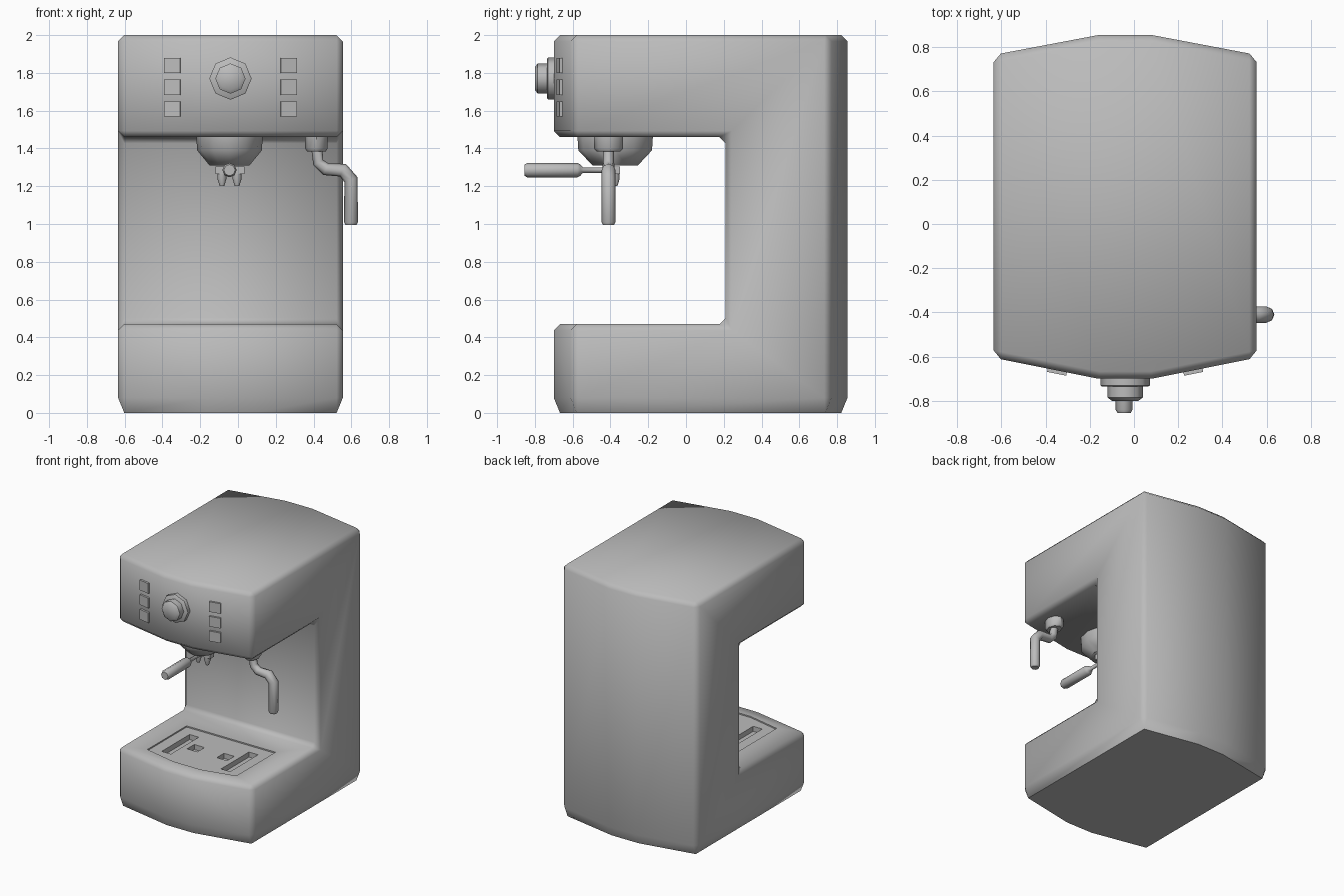
import bpy, bmesh, math
from mathutils import Matrix

if "Cube" in bpy.data.objects:
    bpy.data.objects.remove(bpy.data.objects["Cube"])

CX = -0.04  # centre line of the housing

grey = bpy.data.materials.new("plain_grey")
grey.use_nodes = True
grey.diffuse_color = (0.5, 0.5, 0.5, 1)
grey.node_tree.nodes["Principled BSDF"].inputs["Base Color"].default_value = grey.diffuse_color


def finish(ob, angle=50):
    bpy.ops.object.select_all(action='DESELECT')
    bpy.context.view_layer.objects.active = ob
    ob.select_set(True)
    bpy.ops.object.shade_smooth_by_angle(angle=math.radians(angle))


def add_mesh(name, bm):
    bmesh.ops.recalc_face_normals(bm, faces=bm.faces)
    me = bpy.data.meshes.new(name)
    bm.to_mesh(me)
    bm.free()
    ob = bpy.data.objects.new(name, me)
    bpy.context.collection.objects.link(ob)
    me.materials.append(grey)
    return ob


def prism(name, outline, z0, z1):
    """Upright extrusion of a plan outline."""
    bm = bmesh.new()
    face = bm.faces.new([bm.verts.new((x, y, z0)) for x, y in outline])
    top = bmesh.ops.extrude_face_region(bm, geom=[face])["geom"]
    bmesh.ops.translate(bm, vec=(0, 0, z1 - z0),
                        verts=[v for v in top if isinstance(v, bmesh.types.BMVert)])
    return add_mesh(name, bm)


def box(name, x, y, z):
    return prism(name, [(x[0], y[0]), (x[1], y[0]), (x[1], y[1]), (x[0], y[1])], *z)


def lathe(name, profile, loc, sides=8, forward=False, sx=1, sy=1, turn=0):
    """Rings of (radius, height), around z or pointing to the front."""
    bm = bmesh.new()
    rings = [[bm.verts.new((r * sx * math.cos(a), r * sy * math.sin(a), h))
              for a in (turn + math.tau * i / sides for i in range(sides))]
             for r, h in profile]
    for lo, hi in zip(rings, rings[1:]):
        for i in range(sides):
            j = (i + 1) % sides
            bm.faces.new((lo[i], lo[j], hi[j], hi[i]))
    bm.faces.new(rings[0])
    bm.faces.new(rings[-1])
    rot = Matrix.Rotation(math.pi / 2, 4, 'X') if forward else Matrix()
    bm.transform(Matrix.Translation(loc) @ rot)
    ob = add_mesh(name, bm)
    finish(ob)
    return ob


def apply_modifier(ob, kind, **settings):
    mod = ob.modifiers.new(kind, kind)
    for key, value in settings.items():
        setattr(mod, key, value)
    bpy.context.view_layer.objects.active = ob
    bpy.ops.object.modifier_apply(modifier=mod.name)


def cut(ob, cutter):
    apply_modifier(ob, 'BOOLEAN', object=cutter, operation='DIFFERENCE', solver='EXACT')
    bpy.data.objects.remove(cutter)


def mirrored(half):
    """Complete a right-hand outline across the centre line."""
    return [(CX + x, y) for x, y in half] + [(CX - x, y) for x, y in reversed(half)]


# Housing: bowed plan, C-shaped side, bevelled edges
body = prism("housing", mirrored([(0.12, -0.70), (0.595, -0.605), (0.595, 0.765), (0.12, 0.855)]), 0, 2)
cut(body, box("opening", (-2, 2), (-2, 0.21), (0.47, 1.46)))
apply_modifier(body, 'BEVEL', width=0.033, segments=1, limit_method='ANGLE',
               angle_limit=math.radians(30))
for v in body.data.vertices:  # taller chamfer round the foot
    if 0.01 < v.co.z < 0.06:
        v.co.z = 0.08

# Drip tray recess with its slots
cut(body, prism("tray_cutter", mirrored([(0.12, -0.58), (0.39, -0.52), (0.39, -0.03)]), 0.46, 0.6))
for side in (-1, 1):
    x = CX + side * 0.26
    cut(body, box("slot_cutter", (x - 0.04, x + 0.04), (-0.47, -0.12), (0.42, 0.6)))
    x = CX + side * 0.13
    cut(body, box("hole_cutter", (x - 0.045, x + 0.045), (-0.33, -0.24), (0.42, 0.6)))
finish(body)

# Buttons on the slanted halves of the front panel
for side, label in ((-1, "right"), (1, "left")):
    for row in range(3):
        bm = bmesh.new()
        bmesh.ops.create_cube(bm, size=1)
        bm.transform(Matrix.Translation((CX + side * 0.307, -0.663, 1.84 - row * 0.116))
                     @ Matrix.Rotation(side * math.atan(0.2), 4, 'Z')
                     @ Matrix.Diagonal((0.088, 0.03, 0.08, 1)))
        add_mesh(f"{label}_button_{row + 1}", bm)

# Control knob
lathe("knob_collar", [(0.112, 0), (0.112, 0.05), (0.105, 0.055)], (CX, -0.68, 1.77), forward=True)
lathe("knob", [(0.08, 0), (0.08, 0.055), (0.06, 0.07)], (CX, -0.73, 1.77), forward=True)

# Brew head and filter holder
HY = -0.375
lathe("brew_head", [(0.2, 0.17), (0.195, 0.09), (0.12, 0.01)], (CX - 0.005, HY, 1.3),
      sides=12, sx=0.88)
lathe("filter_handle", [(0.014, 0), (0.014, 0.17), (0.03, 0.185), (0.038, 0.2), (0.038, 0.465),
                        (0.03, 0.48)], (CX - 0.005, HY, 1.285), forward=True)
box("spout_block", (CX - 0.08, CX + 0.075), (HY - 0.025, HY + 0.025), (1.265, 1.305))
for side, label in ((-1, "right"), (1, "left")):
    lathe(f"{label}_spout", [(0.012, 1.2), (0.024, 1.24), (0.024, 1.285)],
          (CX - 0.005 + side * 0.04, HY, 0))

# Steam wand with its mount
WX, WY = 0.415, -0.41
lathe("wand_mount", [(0.05, 1.385), (0.06, 1.4), (0.06, 1.48)], (WX, WY, 0), sy=1.28)
curve = bpy.data.curves.new("wand_path", 'CURVE')
curve.dimensions = '3D'
curve.bevel_depth = 0.037
curve.bevel_resolution = 2
curve.use_fill_caps = True
path = [(WX, 1.42, 0.8), (0.425, 1.325, 0.8), (0.465, 1.29, 0.9), (0.555, 1.285, 1),
        (0.598, 1.235, 1), (0.598, 1.01, 1), (0.598, 0.995, 0.8)]
spline = curve.splines.new('POLY')
spline.points.add(len(path) - 1)
for point, (x, z, r) in zip(spline.points, path):
    point.co = (x, WY, z, 1)
    point.radius = r
curve.materials.append(grey)
wand = bpy.data.objects.new("steam_wand", curve)
bpy.context.collection.objects.link(wand)
bpy.ops.object.select_all(action='DESELECT')
wand.select_set(True)
bpy.context.view_layer.objects.active = wand
bpy.ops.object.convert(target='MESH')
finish(bpy.context.view_layer.objects.active)
